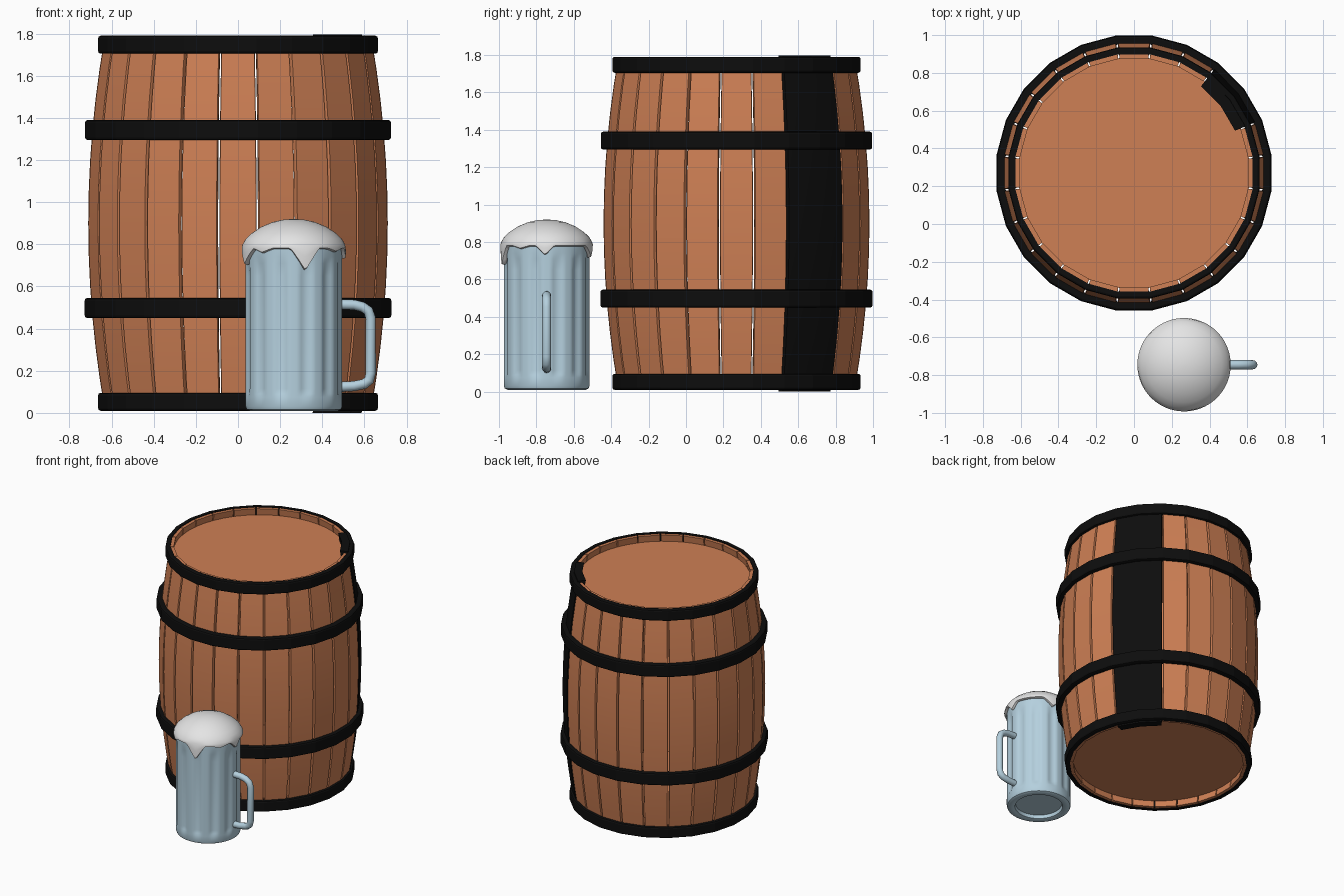
import bpy, bmesh, math

if "Cube" in bpy.data.objects:
    bpy.data.objects.remove(bpy.data.objects["Cube"])

BX, BY = 0.0, 0.27        # barrel axis
MX, MY = 0.265, -0.745    # mug axis


def mat(name, rgb):
    m = bpy.data.materials.new(name)
    m.diffuse_color = (*rgb, 1)
    m.use_nodes = True
    m.node_tree.nodes["Principled BSDF"].inputs["Base Color"].default_value = m.diffuse_color
    return m


WOOD = mat("oak_wood", (0.62, 0.215, 0.09))
IRON = mat("black_iron", (0.004, 0.004, 0.004))
GLASS = mat("pale_blue_glass", (0.46, 0.63, 0.73))
FOAM = mat("white_foam", (0.78, 0.78, 0.78))


def loft(name, rings, m, loop=False, cap=True, smooth=None):
    """Bridge equal closed rings of points; loop joins last to first."""
    bm = bmesh.new()
    vs = [[bm.verts.new(p) for p in r] for r in rings]
    n = len(vs[0])
    for a in range(len(vs) if loop else len(vs) - 1):
        r, s = vs[a], vs[(a + 1) % len(vs)]
        for i in range(n):
            j = (i + 1) % n
            bm.faces.new((r[i], r[j], s[j], s[i]))
    if cap and not loop:
        bm.faces.new(vs[0][::-1])
        bm.faces.new(vs[-1])
    bmesh.ops.recalc_face_normals(bm, faces=bm.faces[:])
    me = bpy.data.meshes.new(name)
    bm.to_mesh(me)
    bm.free()
    me.materials.append(m)
    ob = bpy.data.objects.new(name, me)
    bpy.context.collection.objects.link(ob)
    if smooth:
        bpy.ops.object.select_all(action='DESELECT')
        ob.select_set(True)
        bpy.context.view_layer.objects.active = ob
        bpy.ops.object.shade_smooth_by_angle(angle=math.radians(smooth))
    return ob


def polar(cx, cy, r, deg, z):
    a = math.radians(deg)
    return (cx + r * math.cos(a), cy + r * math.sin(a), z)


def circle(cx, cy, r, z, n, start=0.0):
    return [polar(cx, cy, r, start + 360 * i / n, z) for i in range(n)]


# ---------- barrel ----------
def bulge(z):
    return 0.716 - 0.078 * ((z - 0.9) / 0.88) ** 2


def stave(name, mid, angles, z0, z1, thick, m, grow=0.0):
    """Curved board: chamfered outer face, plain inner face."""
    rings = []
    for k in range(13):
        z = z0 + (z1 - z0) * k / 12
        r = bulge(z) + grow
        half = angles[-1]
        ring = [polar(BX, BY, r - thick, mid - half - 0.3, z),
                polar(BX, BY, r - 0.010, mid - half - 0.3, z)]
        ring += [polar(BX, BY, r, mid + a, z) for a in angles]
        ring += [polar(BX, BY, r - 0.010, mid + half + 0.3, z),
                 polar(BX, BY, r - thick, mid + half + 0.3, z)]
        if len(angles) > 2:
            ring.append(polar(BX, BY, r - thick, mid, z))
        rings.append(ring)
    return loft(name, rings, m, smooth=20)


for i in range(24):
    if i not in (2, 3):
        stave(f"stave_{i}", i * 15, (-6.85, 6.85), 0.015, 1.785, 0.028, WOOD)
stave("dark_stave", 37.5, (-14.5, 0, 14.5), 0.0, 1.797, 0.058, IRON, 0.003)

# hoops: rounded rectangular band swept round 24 sides
def hoop(name, r0, r1, z0, z1):
    b = 0.012
    prof = [(r0, z0), (r1 - b, z0), (r1 - b * .3, z0 + b * .3), (r1, z0 + b),
            (r1, z1 - b), (r1 - b * .3, z1 - b * .3), (r1 - b, z1), (r0, z1)]
    loft(name, [circle(BX, BY, r, z, 24, 7.5) for r, z in prof], IRON,
         loop=True, smooth=10)


hoop("hoop_bottom", 0.634, 0.670, 0.01, 0.095)
hoop("hoop_lower", 0.685, 0.734, 0.45, 0.545)
hoop("hoop_upper", 0.685, 0.732, 1.295, 1.39)
hoop("hoop_top", 0.634, 0.670, 1.705, 1.79)

# barrel heads, recessed inside the rims
for nm, z in (("barrel_bottom", 0.065), ("barrel_lid", 1.705)):
    loft(nm, [circle(BX, BY, 0.613, z + d, 48) for d in (0, 0.03)], WOOD)

# ---------- mug ----------
N = 120


def mug_ring(r, z, depth):
    pts = []
    for i in range(N):
        a = 360 * i / N
        groove = max(0, math.cos(math.radians(12 * a + 180))) ** 0.6
        pts.append(polar(MX, MY, r - depth * groove, a, z))
    return pts


body = [(0.165, 0.04, 0), (0.17, 0.015, 0), (0.185, 0.01, 0), (0.21, 0.01, 0),
        (0.224, 0.017, 0), (0.229, 0.03, 0), (0.229, 0.075, 0),
        (0.229, 0.09, 0.007), (0.229, 0.115, 0.012), (0.229, 0.65, 0.012),
        (0.229, 0.71, 0.007), (0.229, 0.74, 0), (0.229, 0.785, 0)]
loft("mug_body", [mug_ring(*b) for b in body], GLASS, smooth=40)

# handle: round tube along a rounded bracket
cu = bpy.data.curves.new("mug_handle", 'CURVE')
cu.dimensions = '3D'
cu.bevel_depth = 0.024
cu.bevel_resolution = 4
path = [(0.46, 0.515), (0.55, 0.513), (0.59, 0.503), (0.618, 0.485),
        (0.63, 0.45), (0.63, 0.19), (0.622, 0.155), (0.60, 0.138),
        (0.55, 0.127), (0.46, 0.122)]
sp = cu.splines.new('POLY')
sp.points.add(len(path) - 1)
for p, (x, z) in zip(sp.points, path):
    p.co = (x, MY, z, 1)
    sp.use_smooth = True
cu.materials.append(GLASS)
bpy.context.collection.objects.link(bpy.data.objects.new("mug_handle", cu))

# foam: dome with a skirt that runs down into pointed drips
DRIPS = [(283, 0.105, 17), (198, 0.075, 22), (232, 0.02, 14),
         (358, 0.05, 12), (325, 0.015, 14), (75, 0.06, 17), (135, 0.04, 15)]


def drip(a):
    d = 0.0
    for c, depth, w in DRIPS:
        t = abs((a - c + 180) % 360 - 180) / w
        d = max(d, depth * max(0, 1 - t) ** 1.1)
    return d


def skirt(r, z, f, flare=0.0):
    return [polar(MX, MY, r + flare * drip(360 * i / N), 360 * i / N,
                  z - f * drip(360 * i / N)) for i in range(N)]


foam = [skirt(0.222, 0.78, 1), skirt(0.234, 0.777, 1), skirt(0.246, 0.782, 1),
        skirt(0.247, 0.79, 0.5), skirt(0.243, 0.80, 0), skirt(0.228, 0.826, 0),
        skirt(0.20, 0.853, 0), skirt(0.155, 0.883, 0), skirt(0.10, 0.906, 0),
        skirt(0.05, 0.917, 0), skirt(0.01, 0.92, 0)]
loft("beer_foam", foam, FOAM, smooth=50)
